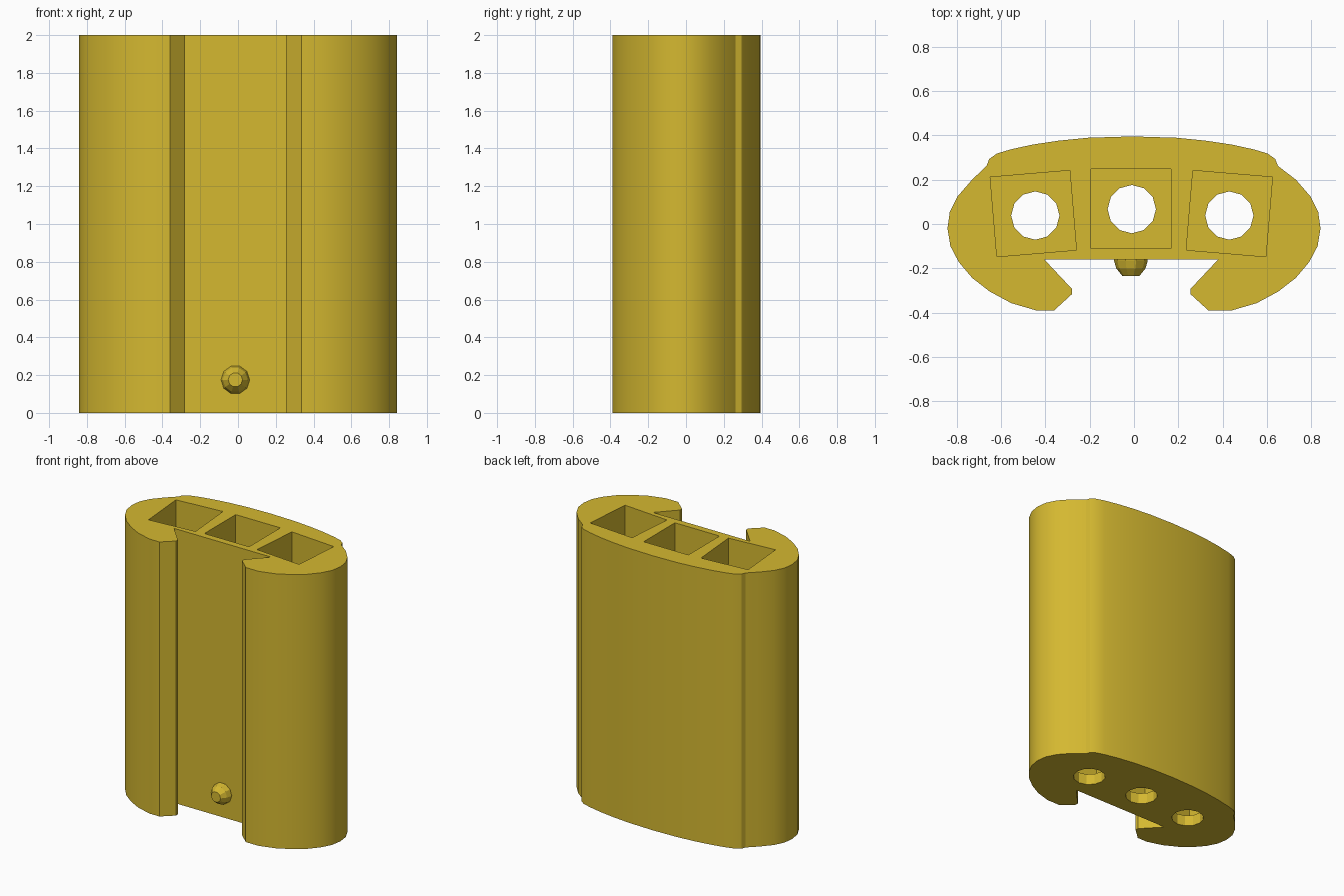
import bpy, bmesh, math

if "Cube" in bpy.data.objects:
    bpy.data.objects.remove(bpy.data.objects["Cube"])

HEIGHT = 2.0
FLOOR = 0.08      # thickness of the pocket floors

gold = bpy.data.materials.new("mustard gold")
gold.diffuse_color = (0.66, 0.48, 0.03, 1)
gold.use_nodes = True
gold.node_tree.nodes["Principled BSDF"].inputs["Base Color"].default_value = gold.diffuse_color


def prism(name, points, z0, z1):
    """Extrude a closed 2D outline upward."""
    bm = bmesh.new()
    face = bm.faces.new([bm.verts.new((x, y, z0)) for x, y in points])
    ext = bmesh.ops.extrude_face_region(bm, geom=[face])
    for v in ext["geom"]:
        if isinstance(v, bmesh.types.BMVert):
            v.co.z = z1
    bmesh.ops.recalc_face_normals(bm, faces=bm.faces)
    mesh = bpy.data.meshes.new(name)
    bm.to_mesh(mesh)
    bm.free()
    mesh.materials.append(gold)
    obj = bpy.data.objects.new(name, mesh)
    bpy.context.collection.objects.link(obj)
    return obj


def ngon(cx, cy, r, sides, start):
    return [(cx + r * math.cos(start + i * math.tau / sides),
             cy + r * math.sin(start + i * math.tau / sides)) for i in range(sides)]


# Half outlines, each with its own mirror axis
back = [(0.2, 0.389), (0.33, 0.376), (0.45, 0.358), (0.55, 0.336), (0.61, 0.318),
        (0.645, 0.293), (0.657, 0.262)]
lobe = [(0.73, 0.2), (0.795, 0.125), (0.831, 0.053), (0.841, -0.02), (0.828, -0.1),
        (0.79, -0.172), (0.73, -0.243), (0.65, -0.305), (0.553, -0.357), (0.44, -0.39)]
slot = [(0.348, -0.39), (0.267, -0.316), (0.267, -0.293), (0.392, -0.16)]
groups = [(back, -0.008), (lobe, 0.0), (slot, -0.0125)]

right = [(axis + x, y) for pts, axis in groups for x, y in pts]
left = [(axis - x, y) for pts, axis in groups for x, y in pts]
body = prism("holder_body", [(-0.008, 0.395)] + right + left[::-1], 0, HEIGHT)

# Square pockets from the top and round holes through the floor
bays = [(-0.454, 0.047, -0.445, 0.038, 4.8),
        (-0.013, 0.069, -0.010, 0.067, 0),
        (0.430, 0.047, 0.430, 0.038, -4.8)]
cutters = []
for px, py, hx, hy, angle in bays:
    cutters.append(prism("pocket_cutter", ngon(px, py, 0.18 * math.sqrt(2), 4,
                         math.radians(45 + angle)), FLOOR, HEIGHT + 0.1))
    cutters.append(prism("hole_cutter", ngon(hx, hy, 0.109, 12, math.pi / 2),
                         -0.1, FLOOR + 0.05))

bpy.context.view_layer.objects.active = body
body.select_set(True)
for cutter in cutters:
    mod = body.modifiers.new("cut", "BOOLEAN")
    mod.operation = "DIFFERENCE"
    mod.solver = "EXACT"
    mod.object = cutter
    bpy.ops.object.modifier_apply(modifier=mod.name)
    bpy.data.objects.remove(cutter)
bpy.ops.object.shade_smooth_by_angle(angle=math.radians(25))

# Faceted locking bump at the bottom of the slot
bm = bmesh.new()
rings = []
for r, y in [(0.076, -0.15), (0.076, -0.165), (0.066, -0.2), (0.038, -0.235)]:
    rings.append([bm.verts.new((x, y, z)) for x, z in ngon(-0.014, 0.175, r, 10, 0)])
for a, b in zip(rings, rings[1:]):
    for i in range(10):
        j = (i + 1) % 10
        bm.faces.new((a[i], a[j], b[j], b[i]))
bm.faces.new(rings[0])
bm.faces.new(rings[-1])
bmesh.ops.recalc_face_normals(bm, faces=bm.faces)
mesh = bpy.data.meshes.new("locking_bump")
bm.to_mesh(mesh)
bm.free()
mesh.materials.append(gold)
bpy.context.collection.objects.link(bpy.data.objects.new("locking_bump", mesh))
